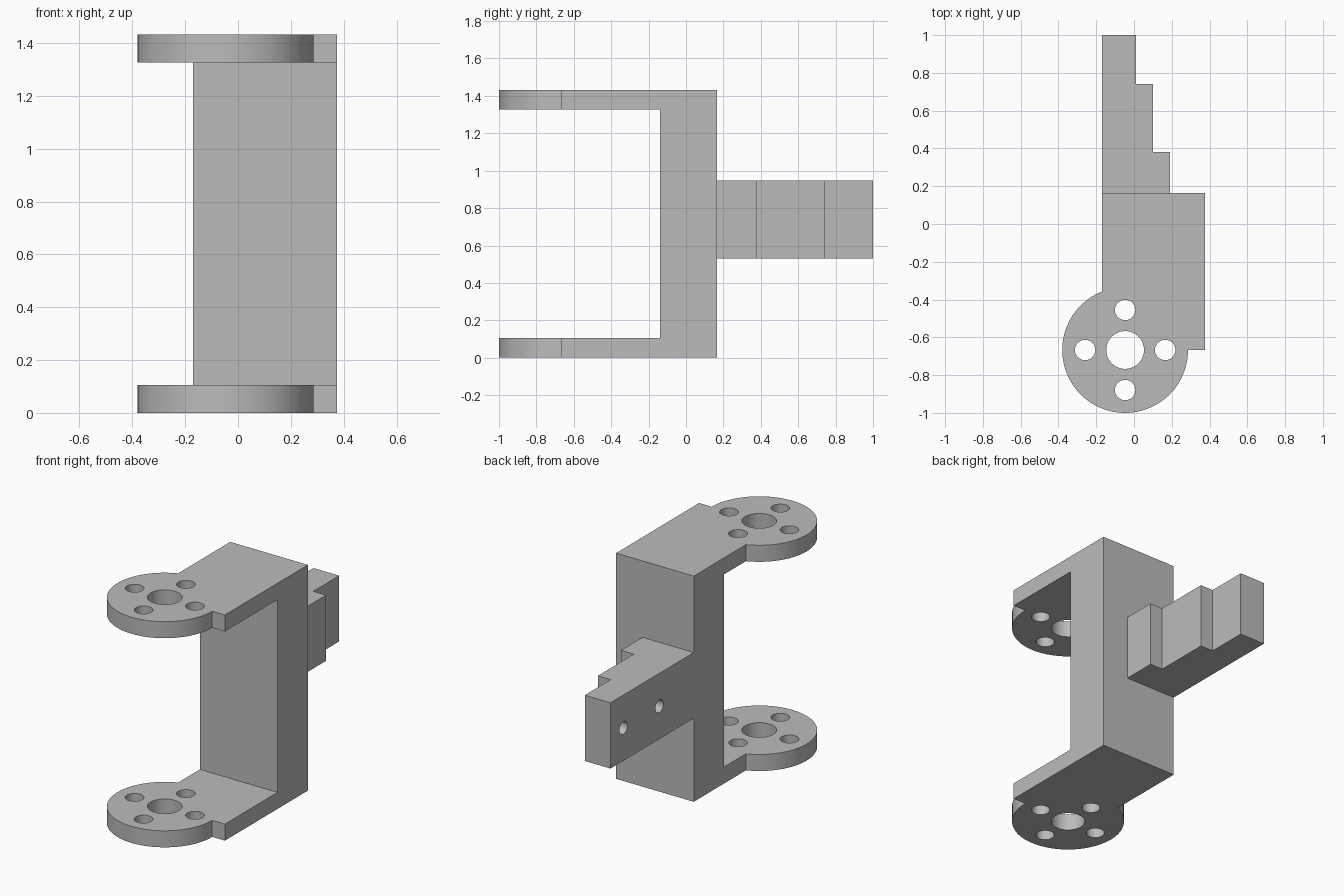
import bpy, bmesh, math
from mathutils import Matrix, Vector

cube = bpy.data.objects.get("Cube")
if cube:
    bpy.data.objects.remove(cube, do_unlink=True)

grey = bpy.data.materials.new("plain grey")
grey.use_nodes = True
color = (0.5, 0.5, 0.5, 1)
grey.diffuse_color = color
grey.node_tree.nodes["Principled BSDF"].inputs["Base Color"].default_value = color

HEIGHT, ARM = 1.432, 0.105
LEFT, RIGHT, BACK = -0.17, 0.375, 0.165
CENTER, RADIUS = Vector((-0.047, -0.667, 0)), 0.333


def add_object(name, bm):
    bmesh.ops.recalc_face_normals(bm, faces=bm.faces)
    mesh = bpy.data.meshes.new(name)
    bm.to_mesh(mesh)
    bm.free()
    mesh.materials.append(grey)
    obj = bpy.data.objects.new(name, mesh)
    bpy.context.collection.objects.link(obj)
    return obj


def prism(name, outline, bottom, top):
    bm = bmesh.new()
    face = bm.faces.new([bm.verts.new((x, y, bottom)) for x, y in outline])
    new = bmesh.ops.extrude_face_region(bm, geom=[face])["geom"]
    bmesh.ops.translate(bm, vec=(0, 0, top - bottom),
                        verts=[v for v in new if isinstance(v, bmesh.types.BMVert)])
    return add_object(name, bm)


def rod(name, center, radius, length, axis="Z"):
    bm = bmesh.new()
    turn = Matrix.Rotation(math.pi / 2, 4, "Y") if axis == "X" else Matrix()
    bmesh.ops.create_cone(bm, cap_ends=True, segments=48, radius1=radius, radius2=radius,
                          depth=length, matrix=Matrix.Translation(center) @ turn)
    return add_object(name, bm)


def cut(obj, cutters):
    for cutter in cutters:
        mod = obj.modifiers.new("cut", "BOOLEAN")
        mod.operation, mod.solver, mod.object = "DIFFERENCE", "EXACT", cutter
    bpy.ops.object.select_all(action="DESELECT")
    bpy.context.view_layer.objects.active = obj
    obj.select_set(True)
    for mod in list(obj.modifiers):
        bpy.ops.object.modifier_apply(modifier=mod.name)
    for cutter in cutters:
        bpy.data.objects.remove(cutter, do_unlink=True)
    bpy.ops.object.shade_smooth_by_angle(angle=math.radians(30))


# C-shaped bracket: plan outline with a round front end
start = math.acos((LEFT - CENTER.x) / RADIUS)
steps = 64
outline = [(RIGHT, CENTER.y), (RIGHT, BACK), (LEFT, BACK)]
for i in range(steps + 1):
    a = start + (math.tau - start) * i / steps
    outline.append((CENTER.x + RADIUS * math.cos(a), CENTER.y + RADIUS * math.sin(a)))
bracket = prism("bracket", outline, 0, HEIGHT)

# Gap between the arms, hub hole and ring of four screw holes
gap = prism("gap_cutter", [(-1, -2), (1, -2), (1, -0.14), (-1, -0.14)], ARM, HEIGHT - ARM)
mid = CENTER + Vector((0, 0, HEIGHT / 2))
holes = [rod("hub_cutter", mid, 0.1, 2)]
for i in range(4):
    a = i * math.pi / 2
    offset = Vector((math.cos(a), math.sin(a), 0)) * 0.212
    holes.append(rod("screw_cutter", mid + offset, 0.054, 2))
cut(bracket, [gap] + holes)

# Stepped rear tab with two blind holes in its flat side
tab = prism("stepped_tab", [(LEFT, BACK), (0.19, BACK), (0.19, 0.38), (0.1, 0.38),
                            (0.1, 0.74), (0.01, 0.74), (0.01, 1), (LEFT, 1)], 0.53, 0.947)
cut(tab, [rod("pin_cutter", (LEFT, y, 0.738), 0.04, 0.24, "X") for y in (0.87, 0.51)])
